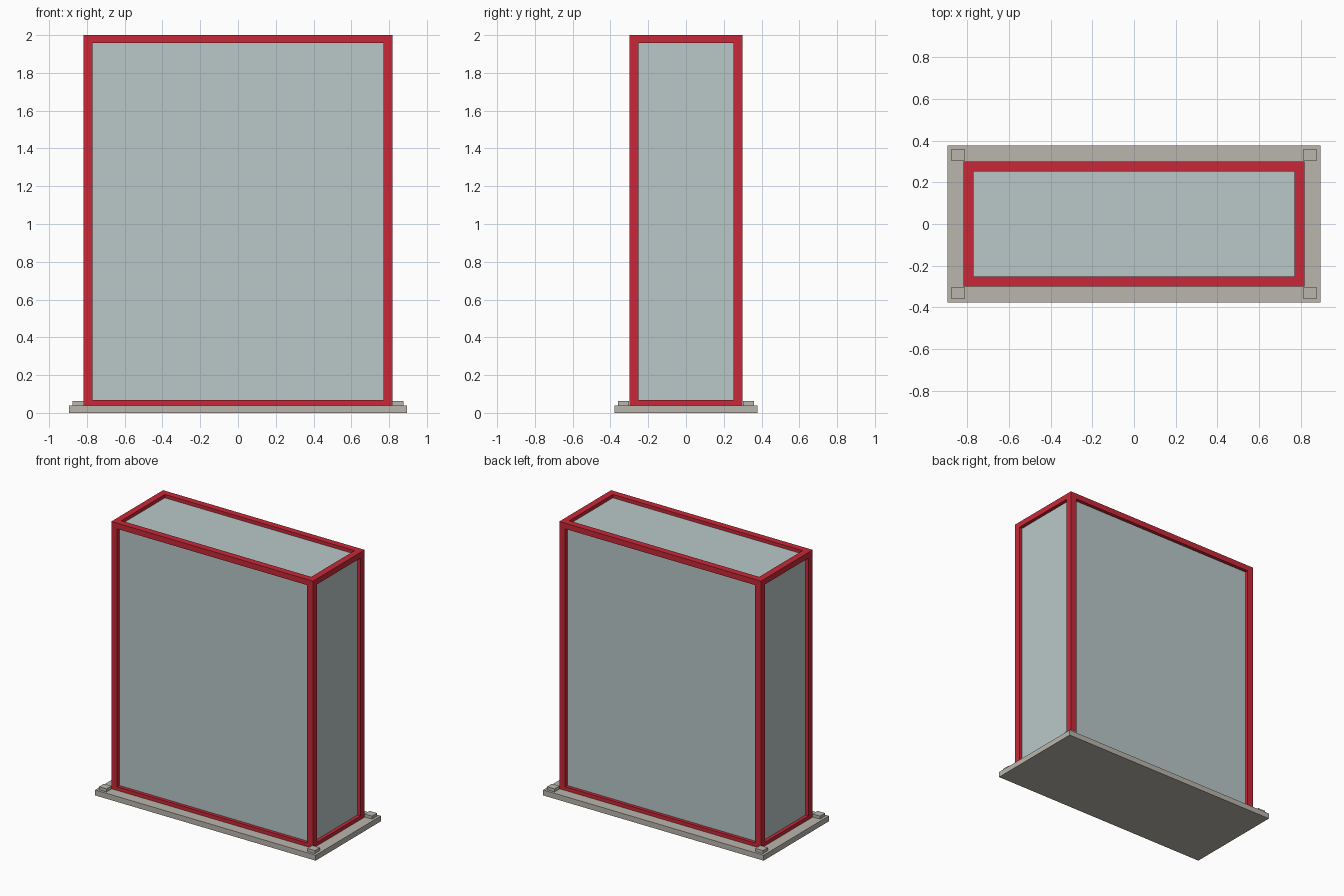
import bpy

cube = bpy.data.objects.get("Cube")
if cube:
    bpy.data.objects.remove(cube, do_unlink=True)


def material(name, rgb):
    m = bpy.data.materials.new(name)
    m.use_nodes = True
    m.diffuse_color = (*rgb, 1)
    m.node_tree.nodes["Principled BSDF"].inputs["Base Color"].default_value = (*rgb, 1)
    return m


red = material("red_frame_paint", (0.58, 0.022, 0.04))
glass = material("pale_glass", (0.49, 0.58, 0.575))
stone = material("grey_stone", (0.49, 0.465, 0.42))


def box(name, low, high, mat):
    """Box spanning two opposite corners."""
    bpy.ops.mesh.primitive_cube_add(size=1)
    ob = bpy.context.object
    ob.name = name
    for v in ob.data.vertices:
        v.co = [h if c > 0 else l for c, l, h in zip(v.co, low, high)]
    ob.data.materials.append(mat)
    return ob


def mirrored_box(name, low, high, mat, axes):
    """Box repeated across the world x and/or y planes."""
    ob = box(name, low, high, mat)
    mod = ob.modifiers.new("mirror", 'MIRROR')
    mod.use_axis = ('x' in axes, 'y' in axes, False)
    return ob


X, Y, TOP = 0.818, 0.30, 2.0      # outer frame half sizes and top
BAR, RECESS = 0.048, 0.025        # bar width, glass set back
FLOOR = 0.04                      # top of base plate
IX, IY = X - BAR, Y - BAR

# Base plate and its corner pads
box("base_plate", (-0.895, -0.378, 0), (0.895, 0.378, FLOOR), stone)
mirrored_box("corner_pads", (0.815, 0.302, FLOOR), (0.876, 0.36, 0.062), stone, 'xy')

# Corner posts
mirrored_box("corner_posts", (IX, IY, FLOOR), (X, Y, TOP), red, 'xy')

# Top and bottom rails between the posts
for name, z0, z1 in (("bottom", FLOOR, 0.067), ("top", TOP - 0.042, TOP)):
    mirrored_box(name + "_long_rails", (-IX, IY, z0), (IX, Y, z1), red, 'y')
    mirrored_box(name + "_short_rails", (IX, -IY, z0), (X, IY, z1), red, 'x')

# Glass enclosure set back inside the frame
box("glass_case", (RECESS - X, RECESS - Y, FLOOR),
    (X - RECESS, Y - RECESS, TOP - RECESS), glass)
